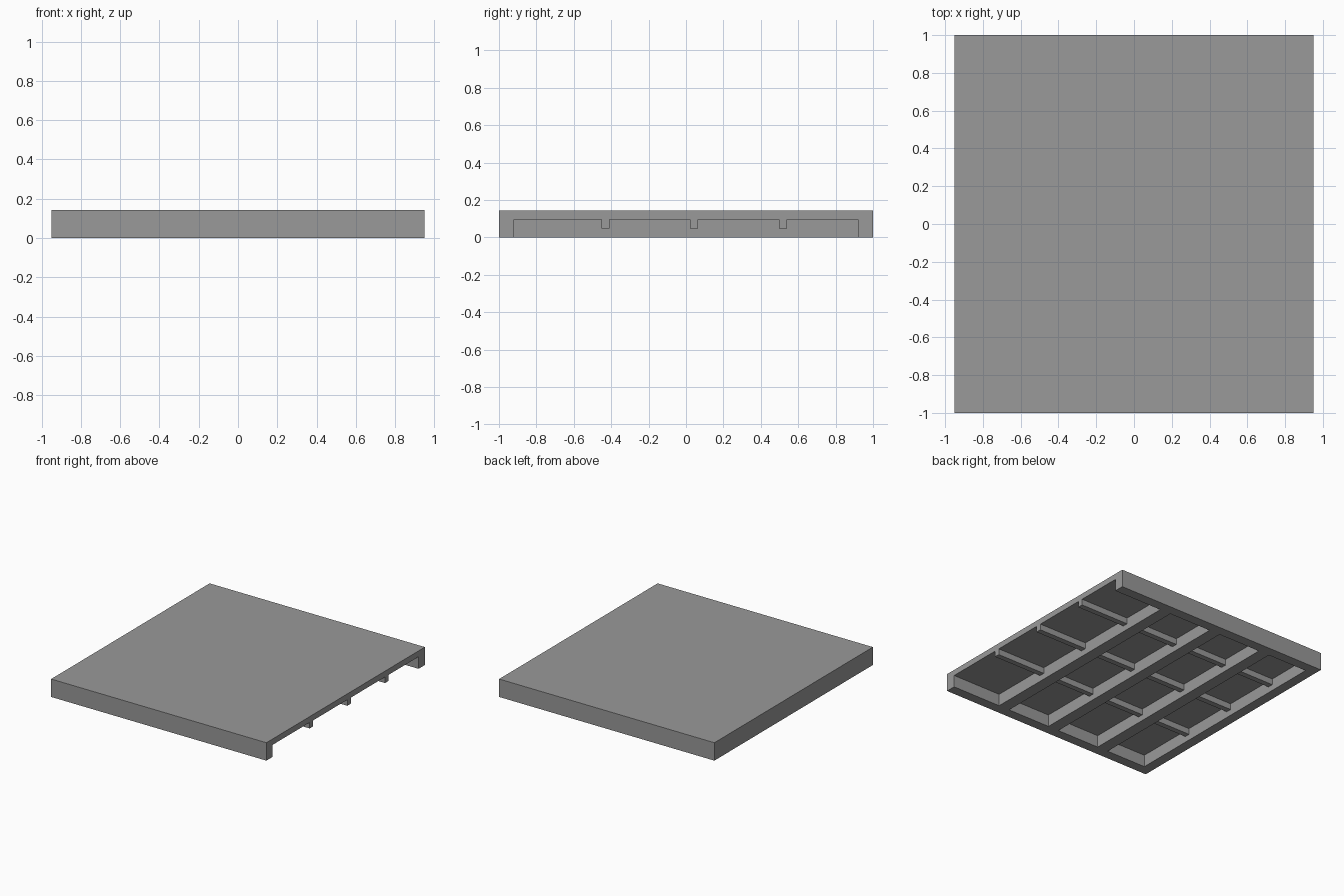
import bpy, bmesh

if "Cube" in bpy.data.objects:
    bpy.data.objects.remove(bpy.data.objects["Cube"])

HX, HY, TOP = 0.951, 1.0, 0.143      # half width, half depth, height
RIM = 0.08                           # outer wall thickness
CEIL, RIB_Z = 0.096, 0.048           # pocket ceiling, underside of thin ribs
PITCH, HALF = 0.472, 0.048           # beam spacing, half beam width
RIBS = [(-0.453, -0.41), (0.021, 0.065), (0.497, 0.541)]


def mesh_object(name, bm):
    bmesh.ops.recalc_face_normals(bm, faces=bm.faces)
    me = bpy.data.meshes.new(name)
    bm.to_mesh(me)
    bm.free()
    ob = bpy.data.objects.new(name, me)
    bpy.context.collection.objects.link(ob)
    return ob


# Solid panel in dark grey
bm = bmesh.new()
bmesh.ops.create_cube(bm, size=1)
for v in bm.verts:
    v.co = (v.co.x * 2 * HX, v.co.y * 2 * HY, (v.co.z + 0.5) * TOP)
panel = mesh_object("panel", bm)
grey = bpy.data.materials.new("dark_grey")
grey.diffuse_color = (0.32, 0.32, 0.32, 1)
grey.use_nodes = True
grey.node_tree.nodes["Principled BSDF"].inputs["Base Color"].default_value = grey.diffuse_color
panel.data.materials.append(grey)

# Notched bay profile (y, z): pocket ceiling with three shallower ribs
inner = HY - RIM
profile = [(inner, -0.1), (-inner, -0.1), (-inner, CEIL)]
for a, b in RIBS:
    profile += [(a, CEIL), (a, RIB_Z), (b, RIB_Z), (b, CEIL)]
profile.append((inner, CEIL))

# Four bays between the deep beams; the last runs out through the open right side
edges = [-HX + RIM - HALF, -PITCH, 0, PITCH, HX + 0.2]
bm = bmesh.new()
for x0, x1 in zip(edges, edges[1:]):
    face = bm.faces.new([bm.verts.new((x0 + HALF, y, z)) for y, z in profile])
    ext = bmesh.ops.extrude_face_region(bm, geom=[face], use_keep_orig=True)
    moved = [g for g in ext["geom"] if isinstance(g, bmesh.types.BMVert)]
    bmesh.ops.translate(bm, verts=moved, vec=(x1 - x0 - 2 * HALF, 0, 0))
cutter = mesh_object("bay_cutter", bm)
cutter.data.materials.append(grey)

# Carve the underside
mod = panel.modifiers.new("bays", 'BOOLEAN')
mod.operation = 'DIFFERENCE'
mod.solver = 'EXACT'
mod.object = cutter
bpy.context.view_layer.objects.active = panel
bpy.ops.object.modifier_apply(modifier=mod.name)
bpy.data.objects.remove(cutter)
